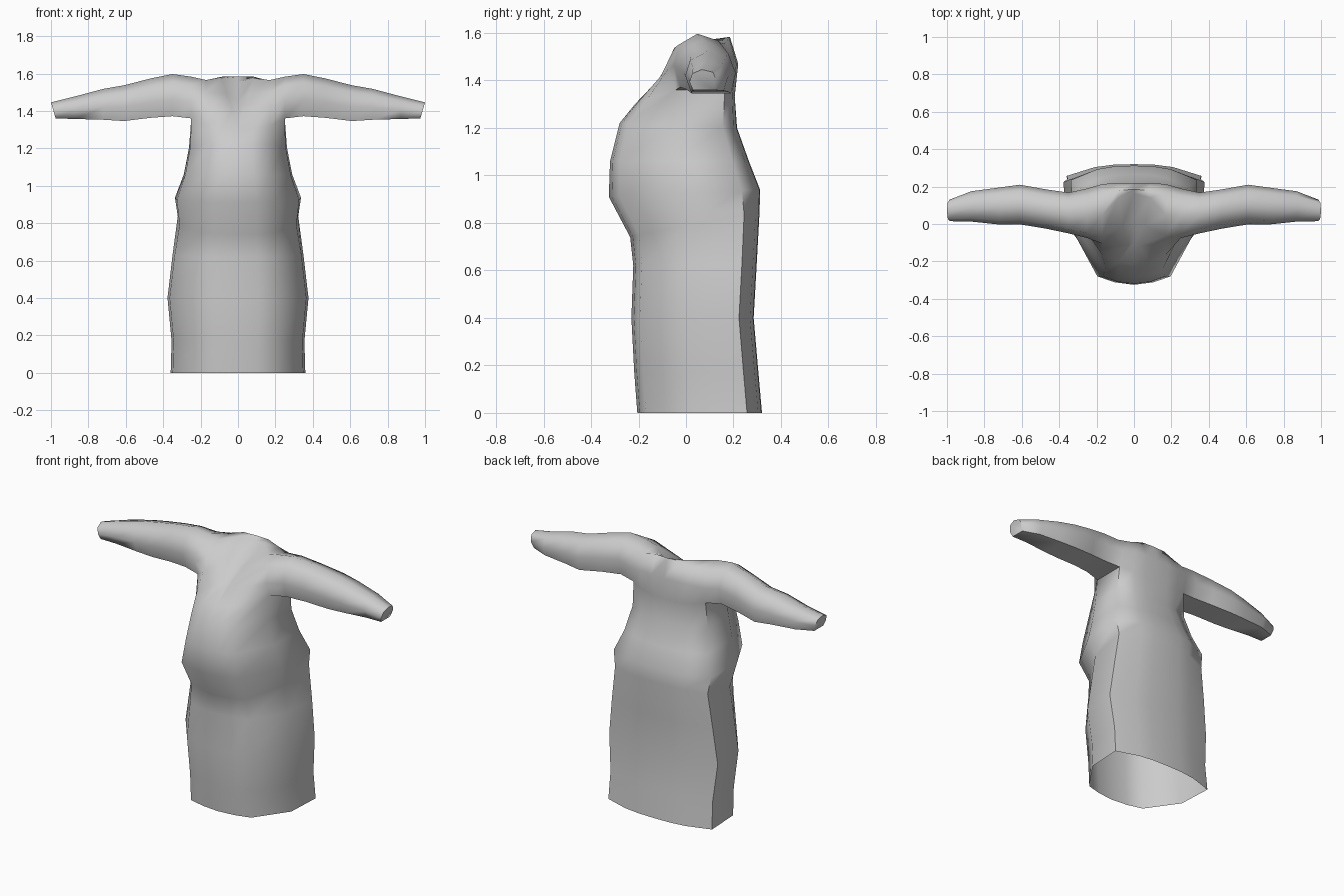
import bpy, bmesh

cube = bpy.data.objects.get("Cube")
if cube:
    bpy.data.objects.remove(cube, do_unlink=True)

# Cloth material
cloth = bpy.data.materials.new("pale_grey_cloth")
cloth.use_nodes = True
GREY = (0.6, 0.6, 0.6, 1)
cloth.diffuse_color = GREY
cloth.node_tree.nodes["Principled BSDF"].inputs["Base Color"].default_value = GREY

# Half outline of the body: (width fraction, depth fraction), centre to side
FRONT = [(0, 0), (.3, .02), (.58, .07), (.97, .45)]
BACK = [(0, 1), (.3, .995), (.58, .97), (1, .88)]
# Skirt and belly levels: front z, back z, half width, front y, back y
LEVELS = [
    (0, 0, .36, -.205, .32),
    (.17, .17, .355, -.218, .305),
    (.4, .4, .377, -.23, .285),
    (.62, .63, .35, -.222, .298),
    (.74, .85, .322, -.235, .31),
    (.91, .94, .337, -.325, .312),
    (1.06, 1.06, .29, -.32, .265),
    (1.22, 1.2, .262, -.28, .215),
]
# Neck sections, each running over the shoulder from chest to back
VALLEY = [(0, -.215, 1.3), (0, -.1, 1.385), (0, .02, 1.455), (0, .165, 1.555),
          (0, .185, 1.583), (0, .22, 1.47), (0, .205, 1.33)]
RIDGE = [(.085, -.205, 1.305), (.03, -.115, 1.405), (.06, -.01, 1.49), (.085, .14, 1.575),
         (.085, .18, 1.583), (.085, .22, 1.47), (.085, .205, 1.335)]
YOKE = [(.17, -.165, 1.32), (.17, -.105, 1.42), (.17, -.06, 1.5), (.17, .05, 1.565),
        (.17, .17, 1.56), (.17, .213, 1.47), (.17, .195, 1.345)]
# Sleeve outline as (depth, height) fractions, and its sections:
# x, front y, back y, bottom z, top z
SLEEVE = [(.12, 0), (0, .4), (.1, .8), (.45, 1), (.85, .87), (1, .45), (.9, 0)]
ARM = [
    (.25, -.075, .19, 1.36, 1.583),
    (.35, -.05, .168, 1.372, 1.597),
    (.47, -.025, .185, 1.363, 1.573),
    (.61, -.002, .21, 1.346, 1.537),
    (.72, -.003, .195, 1.353, 1.518),
    (.87, .013, .175, 1.357, 1.478),
    (1, .015, .13, 1.36, 1.446),
]


def sleeve_section(x, yf, yb, zb, zt):
    lean = .025 if x == 1 else 0  # slanted cuff
    return [(x - lean * (1 - v), yf + u * (yb - yf), zb + v * (zt - zb)) for u, v in SLEEVE]


def mirrored(section):
    return [(-x, y, z) for x, y, z in section]


def level_row(profile, zf, zb, w, yf, yb):
    half = [(u * w, yf + d * (yb - yf), zf + d * (zb - zf)) for u, d in profile]
    return mirrored(half[:0:-1]) + half


bm = bmesh.new()


def add_verts(points):
    return [bm.verts.new(p) for p in points]


def bridge(a, b, closed=False):
    n = len(a)
    for i in range(n if closed else n - 1):
        j = (i + 1) % n
        bm.faces.new((a[i], a[j], b[j], b[i]))


# Shoulders and sleeves, cuff to cuff
half = [VALLEY, RIDGE, YOKE] + [sleeve_section(*a) for a in ARM]
sections = [add_verts(s) for s in [mirrored(s) for s in half[:0:-1]] + half]
mid = len(half) - 1
for i in range(len(sections) - 1):
    over_body = mid - 3 <= i < mid + 3
    bridge(sections[i], sections[i + 1], closed=not over_body)
bm.faces.new(sections[0])
bm.faces.new(sections[-1])

# Body rings, joined to the underside of the shoulders
rings = []
for level in LEVELS:
    ring = level_row(FRONT, *level) + level_row(BACK, *level)[::-1]
    rings.append(add_verts(ring))
middle = sections[mid - 3:mid + 4]
rings.append([s[0] for s in middle] + [s[-1] for s in middle[::-1]])
for lower, upper in zip(rings, rings[1:]):
    bridge(lower, upper, closed=True)

bmesh.ops.recalc_face_normals(bm, faces=bm.faces)
mesh = bpy.data.meshes.new("robe")
bm.to_mesh(mesh)
bm.free()
mesh.materials.append(cloth)
robe = bpy.data.objects.new("robe", mesh)
bpy.context.collection.objects.link(robe)

# Smooth cloth with a crisp neckline
bpy.ops.object.select_all(action='DESELECT')
robe.select_set(True)
bpy.context.view_layer.objects.active = robe
bpy.ops.object.shade_smooth_by_angle(angle=1.2)
